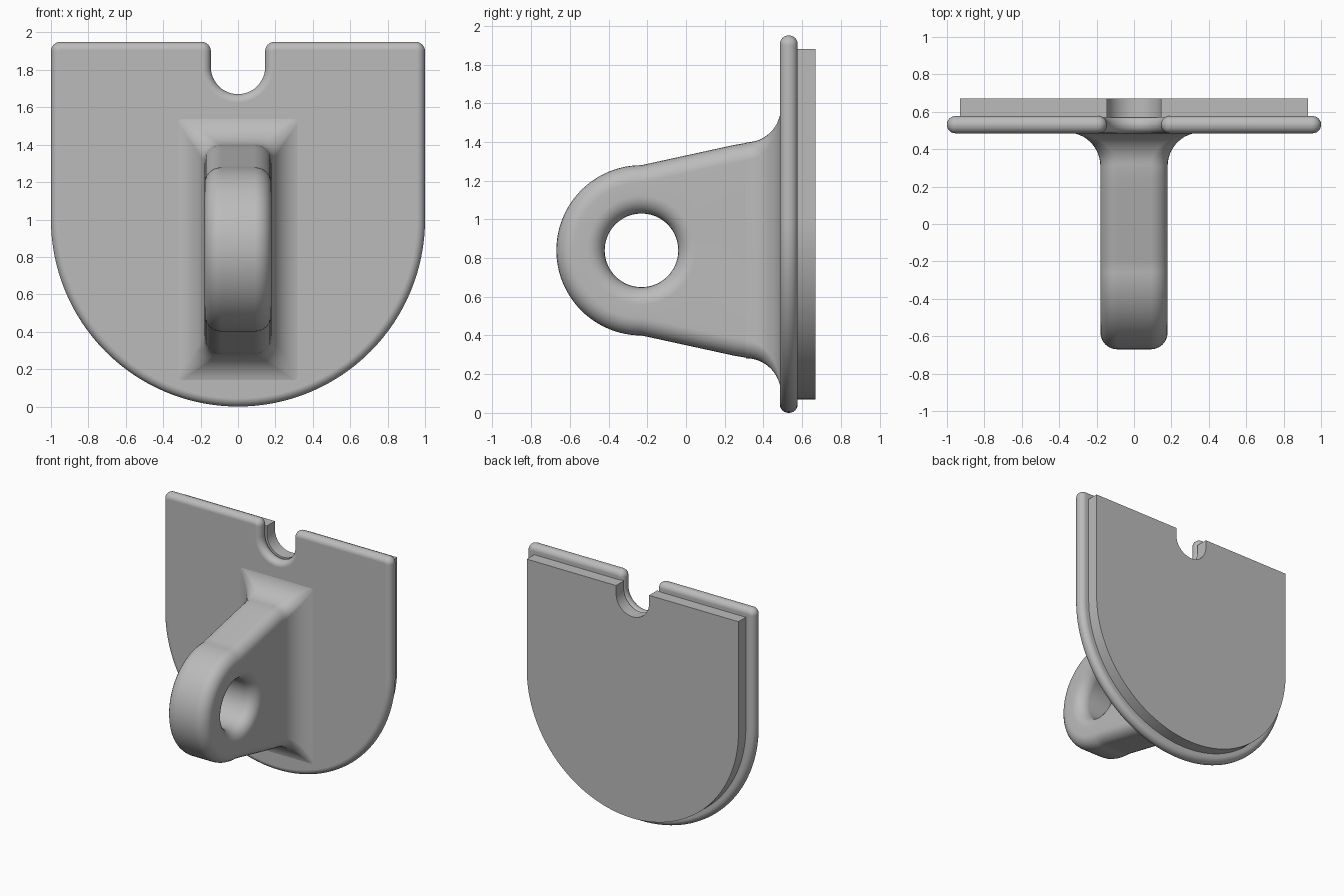
import bpy, bmesh
from math import sin, cos, pi, radians, hypot
from mathutils import Vector

cube = bpy.data.objects.get("Cube")
if cube:
    bpy.data.objects.remove(cube)

grey = bpy.data.materials.new("plain_grey")
grey.use_nodes = True
COLOUR = (0.5, 0.5, 0.5, 1)
grey.diffuse_color = COLOUR
grey.node_tree.nodes["Principled BSDF"].inputs["Base Color"].default_value = COLOUR


def finish(name, bm):
    """Turn a bmesh into a shaded, coloured object."""
    bmesh.ops.remove_doubles(bm, verts=bm.verts, dist=1e-5)
    bmesh.ops.recalc_face_normals(bm, faces=bm.faces)
    mesh = bpy.data.meshes.new(name)
    bm.to_mesh(mesh)
    bm.free()
    mesh.materials.append(grey)
    obj = bpy.data.objects.new(name, mesh)
    bpy.context.collection.objects.link(obj)
    bpy.ops.object.select_all(action='DESELECT')
    obj.select_set(True)
    bpy.context.view_layer.objects.active = obj
    bpy.ops.object.shade_smooth_by_angle(angle=radians(32))
    normals = obj.modifiers.new("even_shading", 'WEIGHTED_NORMAL')
    normals.keep_sharp = True
    return obj


def arc(cx, cz, r, start, end, steps):
    return [(cx + r * cos(radians(start + (end - start) * i / steps)),
             cz + r * sin(radians(start + (end - start) * i / steps)))
            for i in range(steps + 1)]


def loft(bm, rings, close_rows=False):
    rows = [[bm.verts.new(p) for p in ring] for ring in rings]
    pairs = list(zip(rows, rows[1:]))
    if close_rows:
        pairs.append((rows[-1], rows[0]))
    for a, b in pairs:
        for i in range(len(a)):
            j = (i + 1) % len(a)
            bm.faces.new((a[i], a[j], b[j], b[i]))


# Shield-shaped plates with a round-bottomed slot in the top edge
NOTCH, NOTCH_Z, ARC_Z = 0.145, 1.815, 1.0


def shield(name, half, top, y0, y1, corner=0, rounding=0):
    if corner:
        right = arc(NOTCH + corner, top - corner, corner, 180, 90, 6)
        right += arc(half - corner, top - corner, corner, 90, 0, 6)
    else:
        right = [(NOTCH, top), (half, top)]
    left = [(-x, z) for x, z in reversed(right)]
    outline = (right + arc(0, ARC_Z, half, 0, -180, 64) + left
               + arc(0, NOTCH_Z, NOTCH, 180, 360, 24))
    bm = bmesh.new()
    front = bm.faces.new([bm.verts.new((x, y0, z)) for x, z in outline])
    made = bmesh.ops.extrude_face_region(bm, geom=[front], use_keep_orig=True)
    back = [g for g in made["geom"] if isinstance(g, bmesh.types.BMFace)][0]
    bmesh.ops.translate(bm, verts=back.verts, vec=(0, y1 - y0, 0))
    bmesh.ops.recalc_face_normals(bm, faces=bm.faces)
    if rounding:
        rim = list(front.edges) + list(back.edges)
        bmesh.ops.bevel(bm, geom=rim, offset=rounding, segments=6, profile=0.5,
                        affect='EDGES', clamp_overlap=False)
    return finish(name, bm)


shield("front_plate", 1.0, 1.95, 0.485, 0.577, corner=0.05, rounding=0.044)
shield("back_plate", 0.93, 1.88, 0.57, 0.67)

# Lug: a rounded cross-section swept around the eye hole
EYE = Vector((0, -0.23, 0.84))
HOLE, RIM, SLOPE = 0.19, 0.44, 0.218
HALF_X, ROUND = 0.18, 0.09
JOIN, BACK = 0.54, 0.76
JOIN_Z = RIM + SLOPE * JOIN
STEPS = 96


def outer_point(c, s):
    """Outer edge and its normal along one direction from the eye."""
    if c <= 1e-6:
        return RIM * c, RIM * s, c, s
    side = 1 if s >= 0 else -1
    s = abs(s)
    rise = s - SLOPE * c
    t = RIM / rise if rise > 0 else 99
    if t * c > JOIN:
        t = min(JOIN_Z / max(s, 1e-6), BACK / c)
    if t * c > BACK - 1e-4:
        return BACK, t * s * side, 0, 0
    n = hypot(SLOPE, 1)
    return t * c, t * s * side, -SLOPE / n, side / n


bm = bmesh.new()
sections = []
for k in range(STEPS):
    a = 2 * pi * k / STEPS
    c, s = cos(a), sin(a)
    oy, oz, ny, nz = outer_point(c, s)
    section = []
    turns = [radians(15 * i) for i in range(7)]
    for t in turns:                                   # outer edge, +x side
        d = ROUND * (1 - sin(t))
        section.append((HALF_X - ROUND * (1 - cos(t)), oy - ny * d, oz - nz * d))
    for t in reversed(turns):                         # hole edge, +x side
        r = HOLE + ROUND * (1 - sin(t))
        section.insert(0, (HALF_X - ROUND * (1 - cos(t)), r * c, r * s))
    section = section[::-1]
    ordered = section[:7][::-1] + section[7:]
    section = sorted(ordered[:7], key=lambda p: p[0]) + ordered[7:]
    outer, inner = section[:7], section[7:]
    inner.sort(key=lambda p: -p[0])
    ring = outer + inner
    ring += [(-x, y, z) for x, y, z in reversed(ring)]
    sections.append([EYE + Vector(p) for p in ring])
loft(bm, sections, close_rows=True)
finish("eye_lug", bm)

# Flared foot: a rounded rectangle spreading to a mitred one at the plate
FLARE = 0.18
rings = []
for k in range(13):
    a = radians(7.5 * k)
    grow = FLARE * (1 - cos(a))
    y = EYE.y + JOIN + FLARE * sin(a)
    w, h, r = HALF_X + grow, JOIN_Z + grow, max(ROUND * cos(a), 0.002)
    ring = []
    for q, (sx, sz) in enumerate(((1, 1), (-1, 1), (-1, -1), (1, -1))):
        ring += arc(sx * (w - r), EYE.z + sz * (h - r), r, 90 * q, 90 * q + 90, 6)
    rings.append([(x, y, z) for x, z in ring])
bm = bmesh.new()
loft(bm, rings)
finish("flared_foot", bm)
